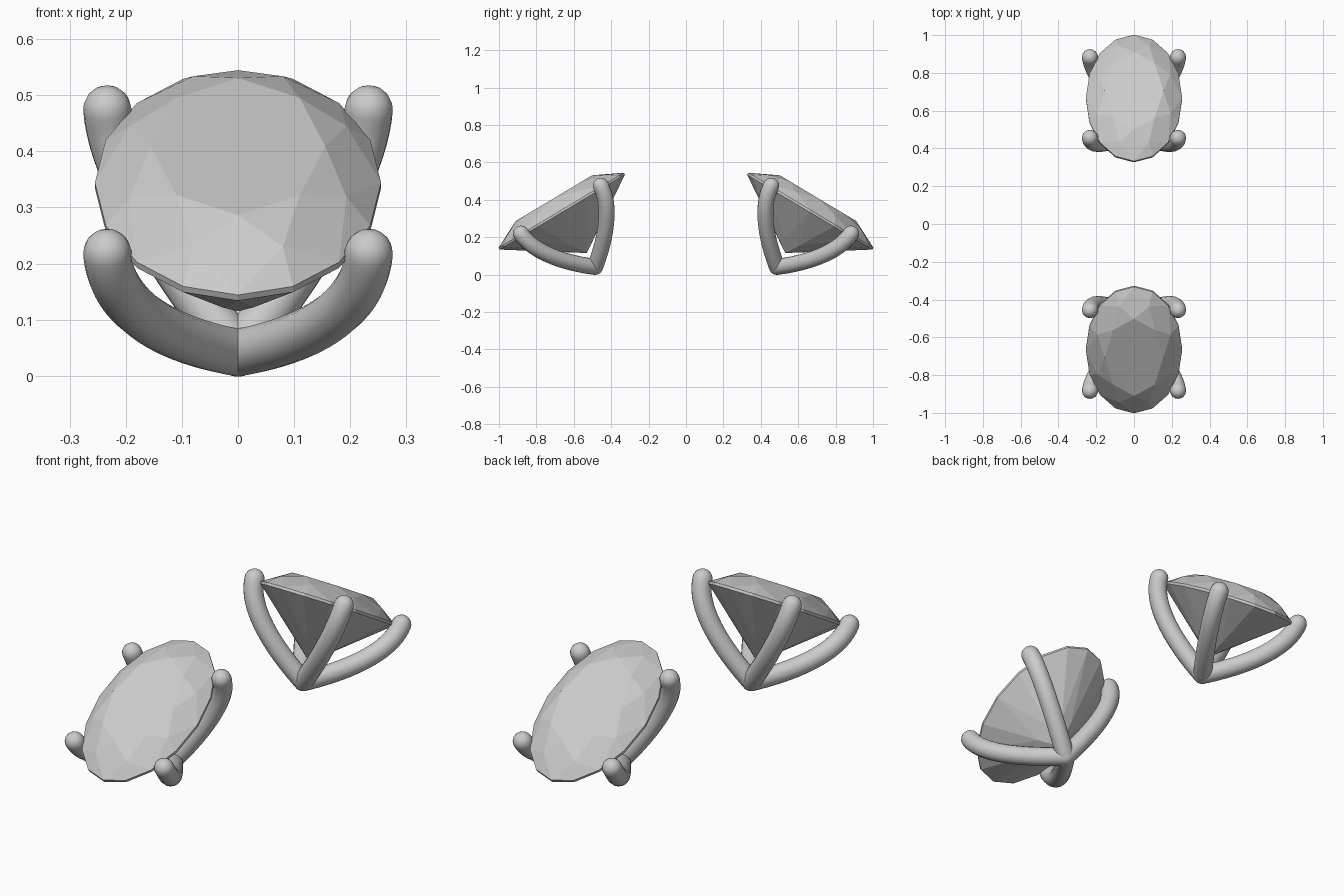
import bpy, bmesh, math
from mathutils import Matrix, Vector

if "Cube" in bpy.data.objects:
    bpy.data.objects.remove(bpy.data.objects["Cube"])

RX, RY = 0.255, 0.39          # gem half width / half length
TILT = math.radians(-30.9)


def frame(turn):
    return (Matrix.Rotation(turn, 4, 'Z') @ Matrix.Translation((0, 0.665, 0.34))
            @ Matrix.Rotation(TILT, 4, 'X'))


# Oval brilliant-cut stone, flat facets
def gem(name, mat):
    bm = bmesh.new()

    def ring(n, r, z, start=0.0):
        out = []
        for i in range(n):
            a = start + i * math.tau / n
            out.append(bm.verts.new((RX * r * math.sin(a), RY * r * math.cos(a), z)))
        return out

    half = math.pi / 8
    table = ring(8, 0.61, 0.08)
    star = ring(8, 0.82, 0.049, half)
    top = ring(16, 1.0, 0.005)
    low = ring(16, 1.0, -0.007)
    pav = ring(8, 0.28, -0.194, half)
    culet = bm.verts.new((0, 0, -0.262))
    bm.faces.new(table)
    for k in range(8):
        a, b, c = 2 * k, 2 * k + 1, (2 * k + 2) % 16
        # crown: star, kite and girdle halves
        bm.faces.new((table[k], table[(k + 1) % 8], star[k]))
        bm.faces.new((table[k], star[k], top[a], star[k - 1]))
        bm.faces.new((star[k], top[a], top[b]))
        bm.faces.new((star[k], top[b], top[c]))
        # girdle band
        bm.faces.new((top[a], low[a], low[b], top[b]))
        bm.faces.new((top[b], low[b], low[c], top[c]))
        # pavilion
        bm.faces.new((pav[k], low[a], low[b]))
        bm.faces.new((pav[k], low[b], low[c]))
        bm.faces.new((culet, pav[k - 1], low[a], pav[k]))
    bmesh.ops.recalc_face_normals(bm, faces=bm.faces)
    me = bpy.data.meshes.new(name)
    bm.to_mesh(me)
    bm.free()
    ob = bpy.data.objects.new(name, me)
    ob.matrix_world = mat
    bpy.context.collection.objects.link(ob)


# Curved round prong with domed ends
def prong(name, mat, sx, sy, rad=0.043):
    ctrl = [Vector((s * 0.233 * sx, s * 0.249 * sy, n)) for s, n in
            ((0, -0.348), (0.5, -0.25), (0.97, -0.12), (1, 0.008))]
    pts = []
    for i in range(21):
        t = i / 20
        u = 1 - t
        p = (u**3 * ctrl[0] + 3 * u*u*t * ctrl[1] + 3 * u*t*t * ctrl[2] + t**3 * ctrl[3])
        pts.append((p, 1.0))
    d0 = (ctrl[0] - ctrl[1]).normalized()
    d1 = (ctrl[3] - ctrl[2]).normalized()
    dome = [math.radians(a) for a in (18, 36, 54, 70, 82, 88)]
    head = [(ctrl[0] + d0 * rad * math.sin(a), math.cos(a)) for a in reversed(dome)]
    tail = [(ctrl[3] + d1 * rad * math.sin(a), math.cos(a)) for a in dome]
    pts = head + pts + tail
    cu = bpy.data.curves.new(name, 'CURVE')
    cu.dimensions = '3D'
    cu.bevel_depth = rad
    cu.bevel_resolution = 6
    cu.use_fill_caps = True
    sp = cu.splines.new('POLY')
    sp.points.add(len(pts) - 1)
    for q, (p, r) in zip(sp.points, pts):
        q.co = (*p, 1)
        q.radius = r
    ob = bpy.data.objects.new(name, cu)
    ob.matrix_world = mat
    bpy.context.collection.objects.link(ob)
    bpy.ops.object.select_all(action='DESELECT')
    ob.select_set(True)
    bpy.context.view_layer.objects.active = ob
    bpy.ops.object.convert(target='MESH')
    bpy.ops.object.shade_smooth()


# Two identical settings facing away from each other
for side, turn in (("back", 0.0), ("front", math.pi)):
    m = frame(turn)
    gem(side + "_gem", m)
    for sx, sy, pos in ((1, 1, "lower_a"), (-1, 1, "lower_b"),
                        (1, -1, "upper_a"), (-1, -1, "upper_b")):
        prong(f"{side}_prong_{pos}", m, sx, sy)
